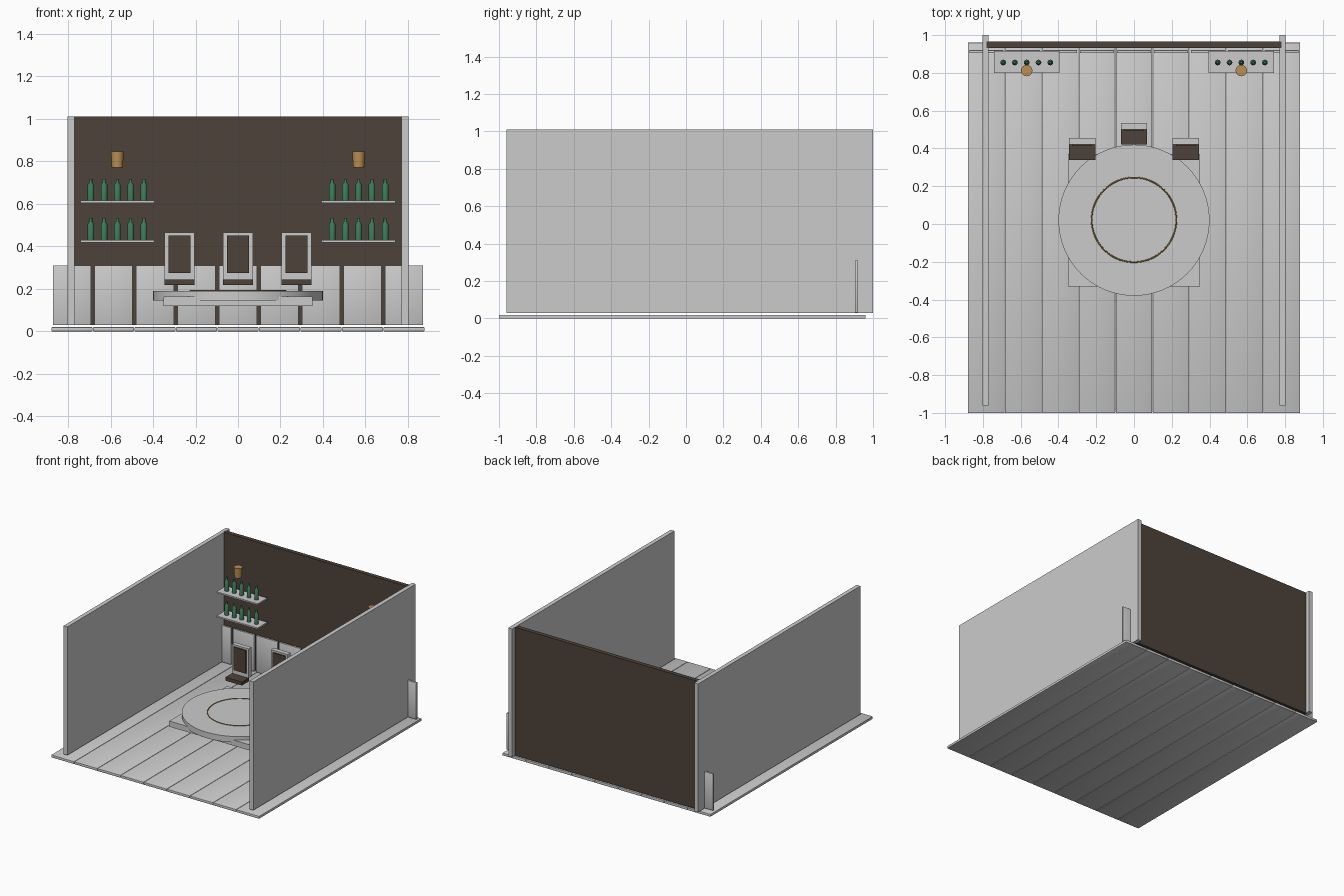
import bpy, bmesh, math
from mathutils import Matrix

if "Cube" in bpy.data.objects:
    bpy.data.objects.remove(bpy.data.objects["Cube"])


def material(name, rgb):
    m = bpy.data.materials.new(name)
    m.diffuse_color = (*rgb, 1)
    m.use_nodes = True
    m.node_tree.nodes["Principled BSDF"].inputs["Base Color"].default_value = m.diffuse_color
    return m


BROWN = material("dark_wood", (0.075, 0.055, 0.042))
GREEN = material("bottle_glass", (0.04, 0.2, 0.1))
AMBER = material("amber", (0.5, 0.28, 0.08))
GOLD = material("gold_trim", (0.3, 0.2, 0.05))


def add(name, bm, mat=None, smooth=False):
    me = bpy.data.meshes.new(name)
    bmesh.ops.recalc_face_normals(bm, faces=bm.faces[:])
    bm.to_mesh(me)
    bm.free()
    ob = bpy.data.objects.new(name, me)
    bpy.context.collection.objects.link(ob)
    if mat:
        me.materials.append(mat)
    if smooth:
        bpy.ops.object.select_all(action='DESELECT')
        ob.select_set(True)
        bpy.context.view_layer.objects.active = ob
        bpy.ops.object.shade_smooth_by_angle(angle=math.radians(40))
    return ob


def box(name, x, y, z, mat=None, bevel=0):
    bm = bmesh.new()
    size = [b - a for a, b in (x, y, z)]
    mid = [(a + b) / 2 for a, b in (x, y, z)]
    bmesh.ops.create_cube(bm, size=1, matrix=Matrix.Translation(mid) @ Matrix.Diagonal((*size, 1)))
    if bevel:
        bmesh.ops.bevel(bm, geom=bm.edges[:], offset=bevel, segments=2, affect='EDGES', profile=0.5)
    return add(name, bm, mat, bool(bevel))


def lathe(name, profile, at, mat=None, steps=20, closed=False):
    bm = bmesh.new()
    vs = [bm.verts.new((r, 0, z)) for r, z in profile]
    es = [bm.edges.new(p) for p in zip(vs, vs[1:])]
    if closed:
        es.append(bm.edges.new((vs[-1], vs[0])))
    bmesh.ops.spin(bm, geom=vs + es, cent=(0, 0, 0), axis=(0, 0, 1),
                   angle=2 * math.pi, steps=steps, use_duplicate=False)
    bmesh.ops.remove_doubles(bm, verts=bm.verts[:], dist=1e-5)
    bmesh.ops.translate(bm, verts=bm.verts[:], vec=at)
    return add(name, bm, mat, True)


# Floor planks and wainscot panels
for i in range(-4, 5):
    cx = i * 0.1955
    box("floor_plank", (cx - 0.0965, cx + 0.0965), (-1, 0.96), (0, 0.019), bevel=0.002)
    box("wainscot_panel", (cx - 0.09, cx + 0.09), (0.904, 0.92), (0.03, 0.31), bevel=0.002)

# Walls
box("back_wall", (-0.78, 0.78), (0.933, 0.965), (0.03, 1.01), BROWN)
for s in (-1, 1):
    box("side_wall", sorted((s * 0.77, s * 0.802)), (-0.96, 1.0), (0.03, 1.01))

# Central table: square base, round top, inlaid ring
box("table_base", (-0.35, 0.35), (-0.33, 0.37), (0.12, 0.163))
lathe("table_top", [(0, 0.145), (0.4, 0.145), (0.4, 0.19), (0, 0.19)], (0, 0.02, 0), steps=64)
ring = [(0.224 + 0.004 * math.cos(a * math.pi / 4), 0.19 + 0.004 * math.sin(a * math.pi / 4))
        for a in range(8)]
lathe("table_ring", ring, (0, 0.022, 0), GOLD, 64, True)

# Chairs
for cx, cy in ((-0.275, 0.34), (0, 0.42), (0.275, 0.34)):
    box("chair_seat", (cx - 0.07, cx + 0.07), (cy, cy + 0.085), (0.217, 0.243), BROWN)
    box("chair_back", (cx - 0.07, cx + 0.07), (cy + 0.08, cy + 0.115), (0.243, 0.466))
    box("chair_pad", (cx - 0.052, cx + 0.052), (cy + 0.072, cy + 0.082), (0.275, 0.452), BROWN)

# Shelves, bottles and wall lamps on both sides
bottle = [(0, 0), (0.015, 0), (0.015, 0.075), (0.007, 0.085), (0.007, 0.103), (0, 0.103)]
for s in (-1, 1):
    cx = s * 0.568
    for top in (0.43, 0.615):
        box("shelf", (cx - 0.174, cx + 0.174), (0.8, 0.917), (top - 0.011, top))
        for i in range(-2, 3):
            lathe("bottle", bottle, (cx + i * 0.0625, 0.855, top), GREEN)
    lathe("lamp", [(0, 0), (0.026, 0), (0.03, 0.076), (0, 0.076)], (cx, 0.812, 0.77), AMBER, 24)
